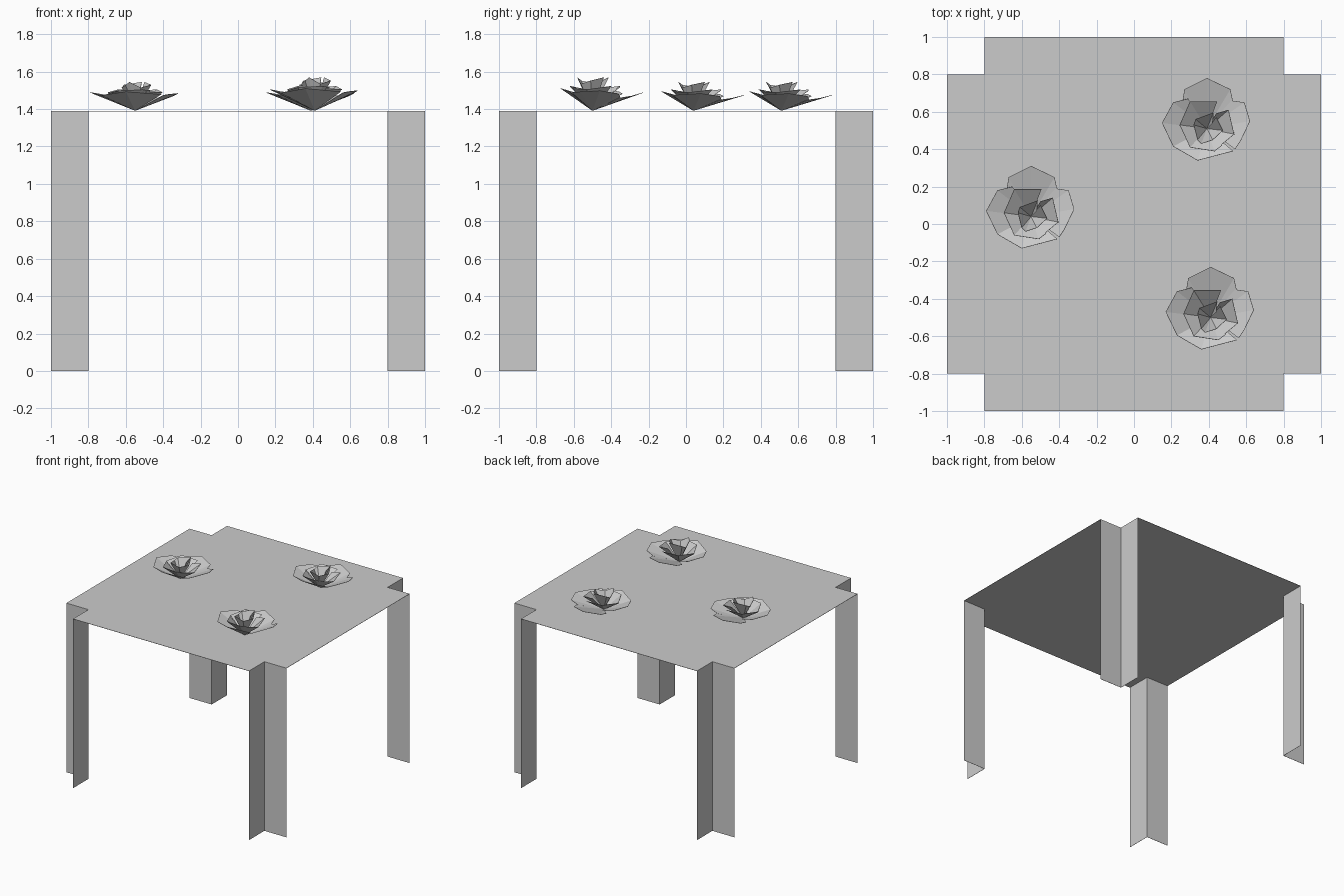
import bpy, bmesh

if "Cube" in bpy.data.objects:
    bpy.data.objects.remove(bpy.data.objects["Cube"])

TOP = 1.39      # height of the table top
IN, OUT = 0.8, 1.0


def sheet_object(name, bm):
    """Turn a bmesh of flat sheets into an object with paper-thin thickness."""
    mesh = bpy.data.meshes.new(name)
    bm.to_mesh(mesh)
    bm.free()
    obj = bpy.data.objects.new(name, mesh)
    bpy.context.collection.objects.link(obj)
    mod = obj.modifiers.new("thin_sheet", 'SOLIDIFY')
    mod.thickness = 0.002
    mod.offset = -1
    return obj


def add_face(bm, points):
    return bm.faces.new([bm.verts.new(p) for p in points])


# table top: square with notched corners
bm = bmesh.new()
quarter = [(OUT, IN), (IN, IN), (IN, OUT)]
outline = []
for _ in range(4):
    outline += quarter
    quarter = [(-y, x) for x, y in quarter]
add_face(bm, [(x, y, TOP) for x, y in outline])
sheet_object("table_top", bm)

# folded L-shaped legs hanging from the notch edges
for sx, sy, name in ((1, -1, "front_right_leg"), (-1, -1, "front_left_leg"),
                     (1, 1, "back_right_leg"), (-1, 1, "back_left_leg")):
    bm = bmesh.new()
    path = [(sx * OUT, sy * IN), (sx * IN, sy * IN), (sx * IN, sy * OUT)]
    low = [bm.verts.new((x, y, 0)) for x, y in path]
    high = [bm.verts.new((x, y, TOP)) for x, y in path]
    for i in range(2):
        f = bm.faces.new((low[i], low[i + 1], high[i + 1], high[i]))
        f.normal_update()
        if f.normal.x * sx + f.normal.y * sy < 0:
            f.normal_flip()
    sheet_object(name, bm)

# petal rims, each fanned from the flower's base point
OUTER = [
    [(.14, .14, .06), (.125, .21, .07), (0, .27, .085), (-.12, .21, .07), (-.13, .15, .06)],
    [(.15, -.11, .085), (.18, -.065, .09), (.23, .04, .095), (.20, .14, .08), (.13, .15, .06)],
    [(-.18, -.095, .085), (-.05, -.17, .105), (.14, -.12, .09)],
    [(-.10, .16, .08), (-.18, .14, .09), (-.24, .03, .10), (-.18, -.095, .085)],
]
MIDDLE = [
    [(.055, .145, .11), (-.09, .145, .115), (-.145, .02, .10)],
    [(.06, -.10, .105), (.145, -.03, .10), (.115, .10, .115), (.05, .08, .11)],
    [(-.145, .02, .095), (-.09, -.10, .11), (.04, -.12, .115), (.08, -.09, .11)],
]
INNER = [
    [(.03, .03, .13), (.035, .085, .155), (-.06, .05, .14), (-.07, .02, .125)],
    [(-.07, .02, .125), (-.05, -.06, .14), (-.03, -.08, .155), (.03, -.06, .125)],
    [(.03, -.06, .125), (.085, -.01, .14), (.05, .06, .155)],
]


def flower(name, x, y, stretch):
    bm = bmesh.new()
    for rim in OUTER + MIDDLE + INNER:
        base = bm.verts.new((x, y, TOP + 0.003))
        vs = [bm.verts.new((x + a, y + b, TOP + c * stretch)) for a, b, c in rim]
        for p, q in zip(vs, vs[1:]):
            bm.faces.new((base, p, q))
    bm.normal_update()
    for f in bm.faces:
        if f.normal.z < 0:
            f.normal_flip()
    sheet_object(name, bm)


# three flowers resting on the table
flower("left_flower", -.55, .04, 1.0)
flower("back_flower", .39, .51, 1.0)
flower("front_flower", .41, -.50, 1.16)
